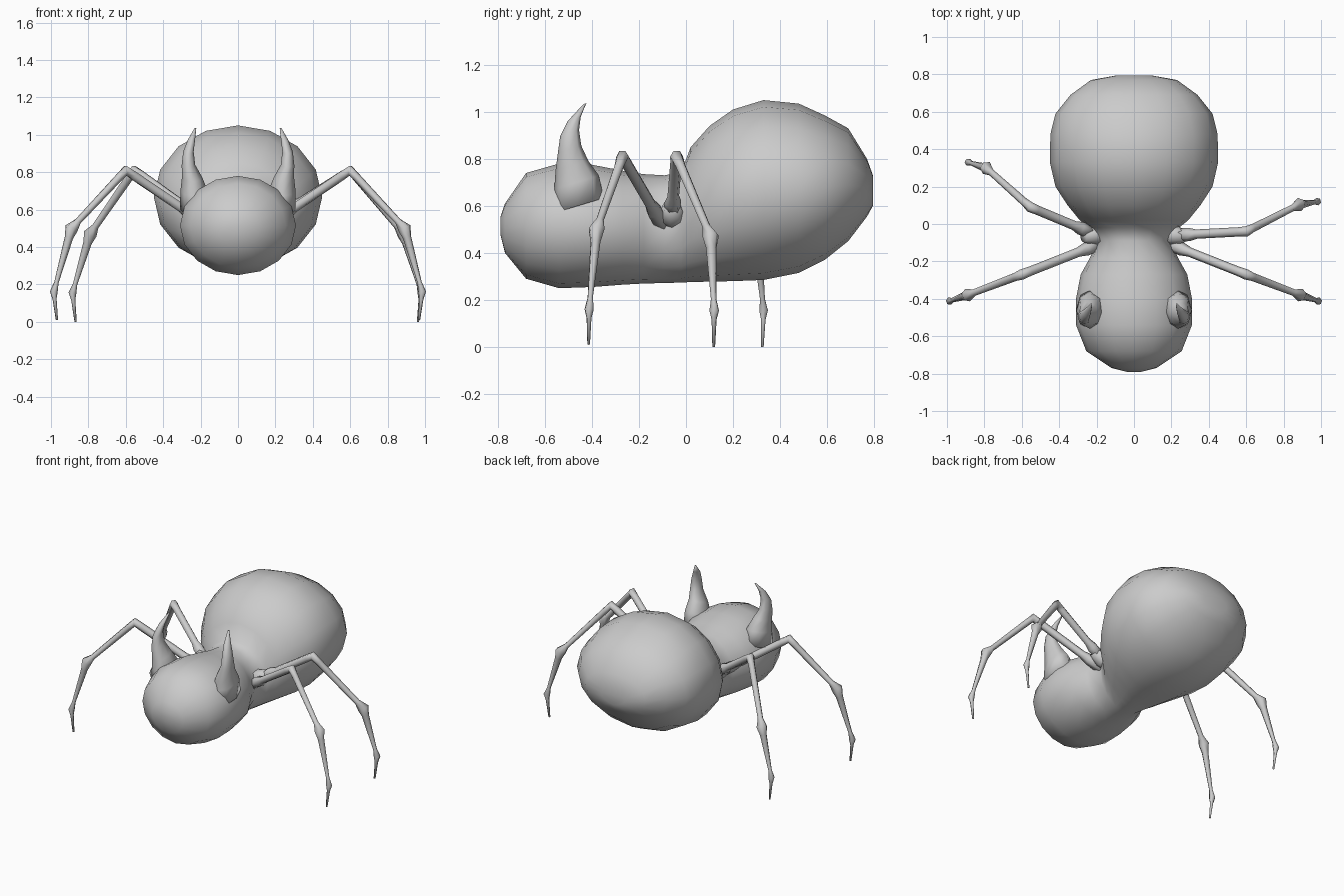
import bpy, bmesh
from math import sin, cos, tau
from mathutils import Vector

cube = bpy.data.objects.get("Cube")
if cube:
    bpy.data.objects.remove(cube)

grey = bpy.data.materials.new("plain grey")
grey.use_nodes = True
grey.diffuse_color = (0.6, 0.6, 0.6, 1)
grey.node_tree.nodes["Principled BSDF"].inputs["Base Color"].default_value = (0.6, 0.6, 0.6, 1)


def loft(name, rings, sides):
    """Skin elliptical rings of (centre, u axis, v axis) and close both ends with a point."""
    bm = bmesh.new()
    loops = []
    for c, u, v in rings:
        loops.append([bm.verts.new(c + u * cos(tau * i / sides) + v * sin(tau * i / sides))
                      for i in range(sides)])
    for a, b in zip(loops, loops[1:]):
        for i in range(sides):
            j = (i + 1) % sides
            bm.faces.new((a[i], a[j], b[j], b[i]))
    for end in (loops[0], loops[-1]):
        bmesh.ops.contextual_create(bm, geom=end)
    bmesh.ops.recalc_face_normals(bm, faces=bm.faces)
    mesh = bpy.data.meshes.new(name)
    bm.to_mesh(mesh)
    bm.free()
    mesh.shade_smooth()
    mesh.materials.append(grey)
    obj = bpy.data.objects.new(name, mesh)
    bpy.context.collection.objects.link(obj)
    return obj


def tube(name, points, sides=6):
    """Round limb through (x, y, z, radius) points, mitred at the bends."""
    pos = [Vector(p[:3]) for p in points]
    side = (pos[-1] - pos[0]).cross(Vector((0, 0, 1))).normalized()
    rings = []
    for i, p in enumerate(points):
        before = (pos[i] - pos[max(i - 1, 0)]).normalized()
        after = (pos[min(i + 1, len(pos) - 1)] - pos[i]).normalized()
        u = (side - (before + after).normalized() * side.dot((before + after).normalized())).normalized()
        v = u.cross(before + after).normalized()
        rings.append((pos[i], u * p[3], v * p[3]))
    return loft(name, rings, sides)


# Body: y, half width, bottom, top
profile = [
    (-.79, .04, .48, .55), (-.77, .12, .40, .61), (-.68, .255, .29, .74),
    (-.54, .31, .25, .78), (-.40, .31, .255, .775), (-.27, .285, .265, .75),
    (-.18, .235, .27, .735), (-.09, .20, .272, .73), (-.02, .24, .274, .745),
    (.02, .29, .276, .85), (.10, .355, .278, .94), (.20, .42, .28, 1.01),
    (.33, .45, .285, 1.05), (.48, .447, .315, 1.035), (.59, .42, .37, .985),
    (.69, .34, .45, .93), (.77, .23, .555, .80), (.795, .09, .60, .73),
]
loft("body", [(Vector((0, y, (lo + hi) / 2)), Vector((w, 0, 0)), Vector((0, 0, (hi - lo) / 2)))
              for y, w, lo, hi in profile], 16)

# Horns: x, y, z, half width, half depth
horn = [
    (.235, -.46, .60, .075, .11), (.235, -.465, .70, .073, .095), (.245, -.485, .77, .055, .07),
    (.265, -.495, .84, .036, .05), (.265, -.495, .91, .028, .04),
    (.25, -.475, .97, .02, .027), (.228, -.43, 1.035, .005, .006),
]
for label, s in (("left", 1), ("right", -1)):
    loft(label + "_horn", [(Vector((s * x, y, z)), Vector((w, 0, 0)), Vector((0, d, d * .3)))
                           for x, y, z, w, d in horn], 8)


def leg(name, hip, knee, shin, ankle, tip):
    """Jointed leg with swollen joints and a thin claw."""
    h, k, s, a, t = map(Vector, (hip, knee, shin, ankle, tip))
    path = [(h, .035), (h.lerp(k, .2), .036), (h.lerp(k, .3), .025), (k.lerp(h, .1), .025),
            (k, .028), (k.lerp(s, .12), .022), (s.lerp(k, .12), .018), (s, .036),
            (s.lerp(a, .15), .023), (a.lerp(s, .15), .012), (a, .021),
            (a.lerp(t, .25), .011), (t, .006)]
    tube(name, [(*p, r) for p, r in path])


for label, s in (("left", 1), ("right", -1)):
    leg(label + "_front_leg", (s * .17, -.10, .52), (s * .60, -.27, .81), (s * .89, -.38, .50),
        (s * .985, -.412, .16), (s * .968, -.414, .01))
leg("left_rear_leg", (.22, -.06, .57), (.60, -.04, .81), (.885, .105, .47),
    (.98, .12, .155), (.962, .118, 0))
leg("right_rear_leg", (-.22, -.05, .57), (-.555, .09, .81), (-.79, .30, .47),
    (-.885, .33, .155), (-.868, .325, 0))

# Hip sockets
for label, s in (("left", 1), ("right", -1)):
    tube(label + "_hip", [(s * .15, -.04, .53, .05), (s * .21, -.06, .565, .055),
                          (s * .27, -.065, .60, .035)], 8)
